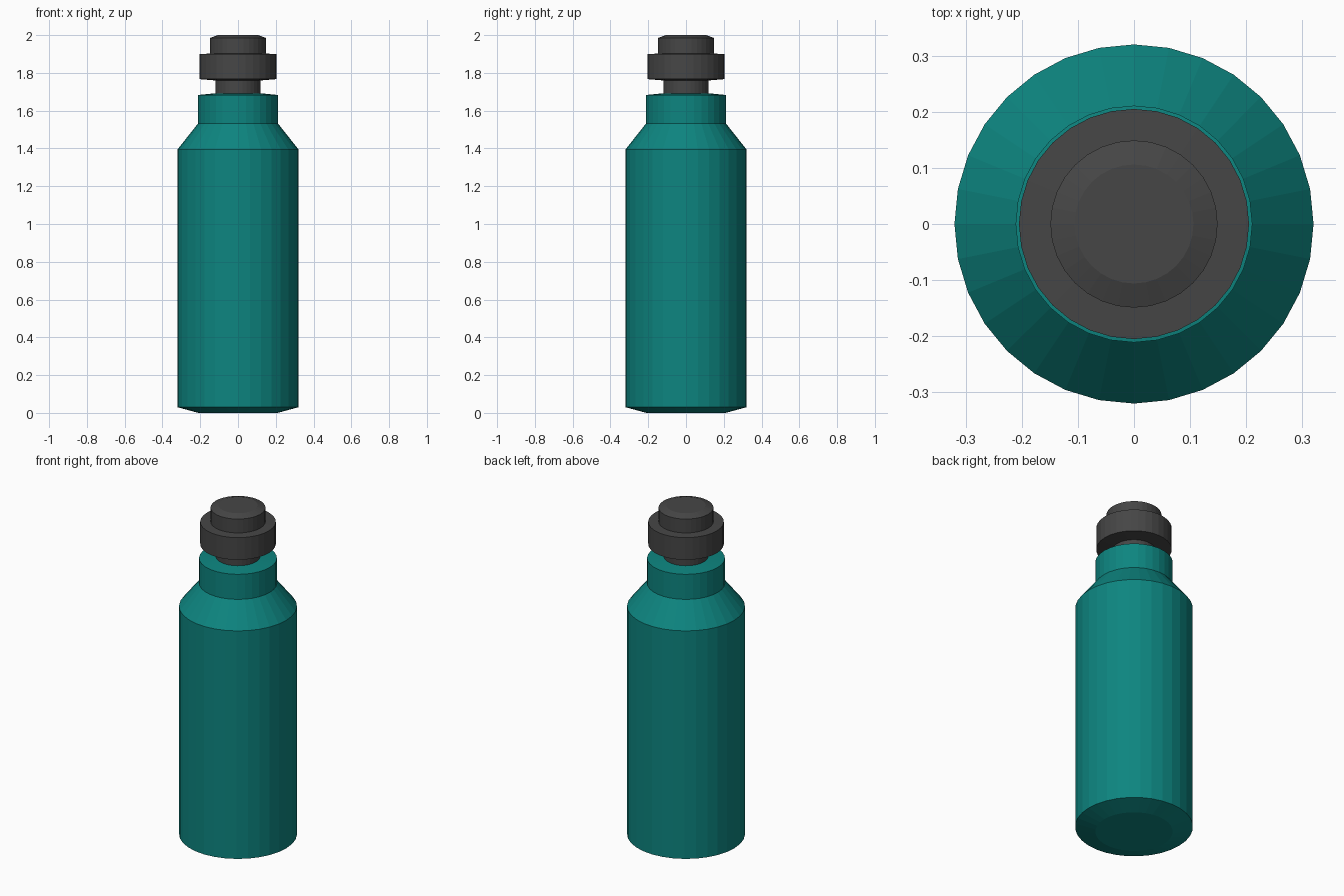
import bpy, bmesh
from math import cos, sin, pi

if "Cube" in bpy.data.objects:
    bpy.data.objects.remove(bpy.data.objects["Cube"])

SIDES = 32


def material(name, color):
    m = bpy.data.materials.new(name)
    m.diffuse_color = color
    m.use_nodes = True
    m.node_tree.nodes["Principled BSDF"].inputs["Base Color"].default_value = m.diffuse_color
    return m


def lathe(name, profile, mat):
    """Flat-shaded turned solid from (radius, height) points, capped at both ends."""
    bm = bmesh.new()
    rings = [[bm.verts.new((r * cos(2 * pi * i / SIDES), r * sin(2 * pi * i / SIDES), z))
              for i in range(SIDES)] for r, z in profile]
    for low, high in zip(rings, rings[1:]):
        for i in range(SIDES):
            j = (i + 1) % SIDES
            bm.faces.new((low[i], low[j], high[j], high[i]))
    bm.faces.new(rings[0][::-1])
    bm.faces.new(rings[-1])
    mesh = bpy.data.meshes.new(name)
    bm.to_mesh(mesh)
    bm.free()
    mesh.materials.append(mat)
    obj = bpy.data.objects.new(name, mesh)
    bpy.context.collection.objects.link(obj)
    return obj


teal = material("teal", (0.004, 0.235, 0.215, 1))
charcoal = material("charcoal", (0.061, 0.061, 0.061, 1))

# Bottle: chamfered base, straight body, sloped shoulder, collar
lathe("bottle_body", [(0.21, 0), (0.32, 0.03), (0.32, 1.395), (0.211, 1.533),
                      (0.211, 1.683), (0.12, 1.692)], teal)

# Cap: narrow stem, wide grip disc, bevelled knob
lathe("cap", [(0.12, 1.688), (0.12, 1.76), (0.205, 1.767), (0.205, 1.9),
              (0.149, 1.902), (0.149, 1.985), (0.106, 2.0)], charcoal)
